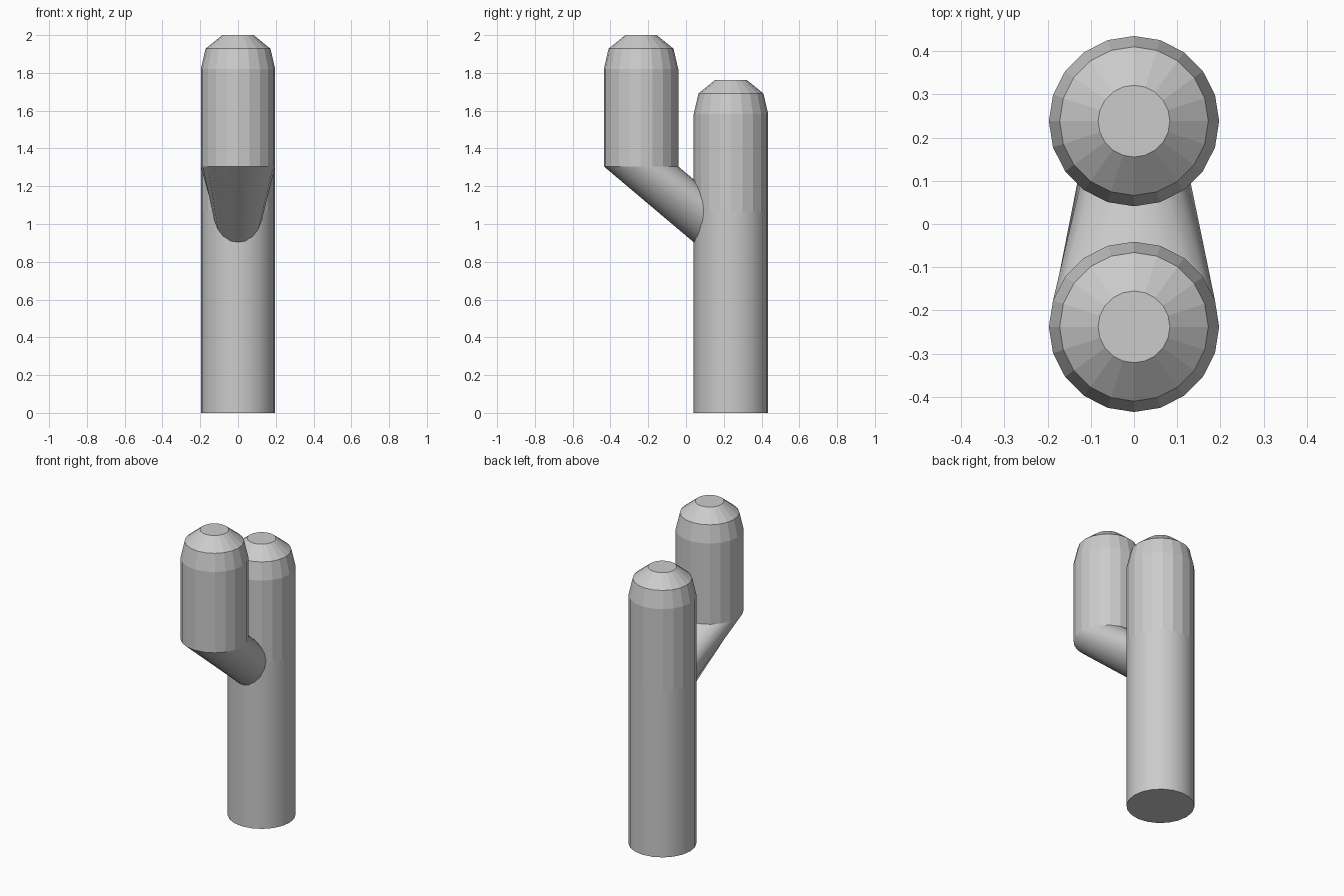
import bpy
from math import sin, cos, pi, sqrt

if "Cube" in bpy.data.objects:
    bpy.data.objects.remove(bpy.data.objects["Cube"])

SIDES = 20
R = 0.197      # stem radius
Y = 0.238      # stem offset from centre


def ring(y, z, r):
    return [(r * cos(2 * pi * i / SIDES), y + r * sin(2 * pi * i / SIDES), z)
            for i in range(SIDES)]


def loft(name, rings, smooth_bands, cap_bottom, cap_top):
    """Skin a stack of rings; bands listed in smooth_bands are smooth shaded."""
    verts = [p for rg in rings for p in rg]
    faces, smooth = [], []
    for k in range(len(rings) - 1):
        for i in range(SIDES):
            j = (i + 1) % SIDES
            a, b = k * SIDES, (k + 1) * SIDES
            faces.append((a + i, a + j, b + j, b + i))
            smooth.append(k in smooth_bands)
    if cap_bottom:
        faces.append(tuple(reversed(range(SIDES))))
        smooth.append(False)
    if cap_top:
        faces.append(tuple(range(len(verts) - SIDES, len(verts))))
        smooth.append(False)
    me = bpy.data.meshes.new(name)
    me.from_pydata(verts, [], faces)
    me.polygons.foreach_set("use_smooth", smooth)
    # keep the ring edges crisp
    for e in me.edges:
        if e.vertices[0] // SIDES == e.vertices[1] // SIDES:
            e.use_edge_sharp = True
    me.update()
    ob = bpy.data.objects.new(name, me)
    bpy.context.collection.objects.link(ob)
    return ob


def rounded_tip(y, top):
    return [ring(y, top - 0.18, R), ring(y, top - 0.072, 0.172), ring(y, top, 0.083)]


# main trunk: smooth lower half, faceted upper half and tip
loft("trunk", [ring(Y, 0, R), ring(Y, 1.065, R)] + rounded_tip(Y, 1.763),
     {0}, True, True)

# upright arm: faceted, open where the branch joins
loft("arm", [ring(-Y, 1.305, R)] + rounded_tip(-Y, 2.0), set(), False, True)

# slanted branch: oval on the trunk wall widening to the arm's base
oval = []
for i in range(SIDES):
    t = 2 * pi * i / SIDES
    x = 0.131 * cos(t)
    oval.append((x, Y - sqrt(0.193 ** 2 - x * x), 1.066 + 0.166 * sin(t)))
loft("branch", [oval, ring(-Y, 1.305, R)], {0}, False, False)
